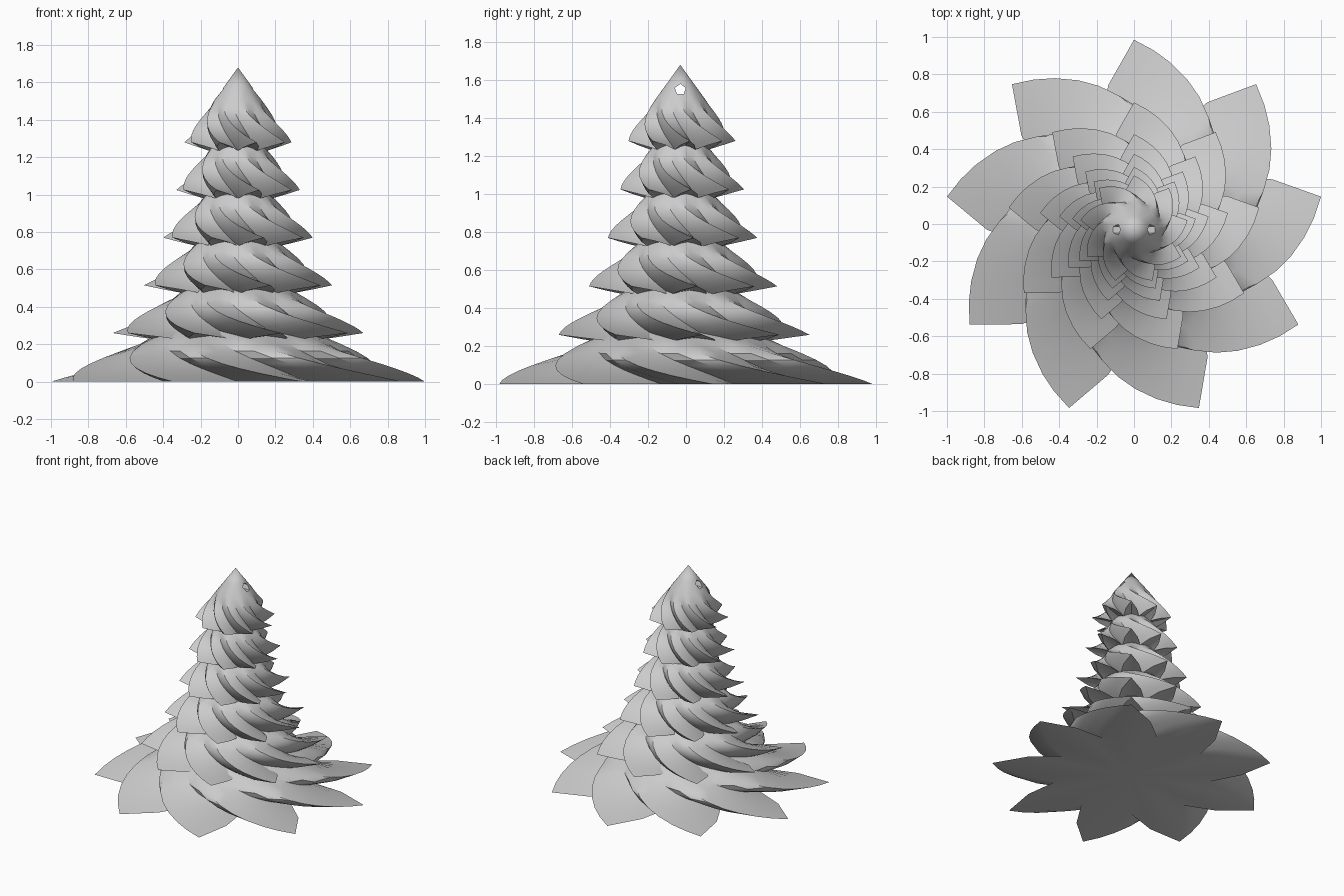
import bpy, bmesh, math

if "Cube" in bpy.data.objects:
    bpy.data.objects.remove(bpy.data.objects["Cube"])

POINTS = 9            # petals per tier
SUB = 4               # vertices per petal
AXIS_Y = -0.03
BLEND = 0.55          # where the star becomes a round cone
LEVELS = (0, 0.05, 0.1, 0.16, 0.22, 0.29, 0.37, 0.46, 0.55, 0.75)

grey = bpy.data.materials.new("plain grey")
grey.use_nodes = True
colour = (0.6, 0.6, 0.6, 1)
grey.diffuse_color = colour
grey.node_tree.nodes["Principled BSDF"].inputs["Base Color"].default_value = colour


def tier(name, radius, tip_z, height, droop):
    """One twisted star that rises into a round cone."""
    bm = bmesh.new()
    rings = []
    for t in LEVELS:
        u = min(1, t / BLEND)
        twist = math.radians(-54) * (1 - (1 - u) ** 1.3)
        valley = 0.55 + 0.45 * u
        ring = []
        for i in range(POINTS * SUB):
            # 0 on the petal ridge, 1 in the valley
            w = 1 - abs(1 - 2 * (i % SUB) / SUB)
            a = math.pi / 2 + math.tau * i / (POINTS * SUB) + twist
            r = radius * (1 - t) * (1 + (valley - 1) * w)
            z = tip_z + height * t - droop * w * (1 - u)
            ring.append(bm.verts.new((r * math.cos(a), r * math.sin(a) + AXIS_Y, z)))
        rings.append(ring)
    apex = bm.verts.new((0, AXIS_Y, tip_z + height))
    base = bm.verts.new((0, AXIS_Y, tip_z - droop))
    n = POINTS * SUB
    for i in range(n):
        j = (i + 1) % n
        for low, high in zip(rings, rings[1:]):
            bm.faces.new((low[i], low[j], high[j], high[i]))
        bm.faces.new((rings[-1][i], rings[-1][j], apex))
        bm.faces.new((rings[0][j], rings[0][i], base))
    bmesh.ops.recalc_face_normals(bm, faces=bm.faces)
    mesh = bpy.data.meshes.new(name)
    bm.to_mesh(mesh)
    bm.free()
    mesh.materials.append(grey)
    obj = bpy.data.objects.new(name, mesh)
    bpy.context.collection.objects.link(obj)
    bpy.ops.object.select_all(action='DESELECT')
    obj.select_set(True)
    bpy.context.view_layer.objects.active = obj
    bpy.ops.object.shade_smooth_by_angle(angle=math.radians(30))
    return obj


# Stacked branch tiers, bottom to top
tier("branch_tier_1", 1.015, 0, 0.44, 0)
for k, radius in enumerate((0.68, 0.51, 0.405, 0.335, 0.29)):
    top = tier(f"branch_tier_{k + 2}", radius, 0.26 + 0.255 * k, 0.4, 0.045)

# Hanging hole through the top, side to side
bpy.ops.mesh.primitive_cylinder_add(vertices=5, radius=0.03, depth=0.6,
                                    location=(0, AXIS_Y, 1.55),
                                    rotation=(0, math.pi / 2, 0))
cutter = bpy.context.object
cutter.name = "hole_cutter"
# Turn the pentagon so one corner points down
if min(v.co.x for v in cutter.data.vertices) > -0.029:
    cutter.rotation_euler.rotate_axis('Z', math.pi / 2)
cutter.data.materials.append(grey)
cutter.hide_render = True
cutter.hide_set(True)
cutter.display_type = 'WIRE'
cut = top.modifiers.new("hanging hole", 'BOOLEAN')
cut.object = cutter
cut.operation = 'DIFFERENCE'
cut.solver = 'EXACT'
